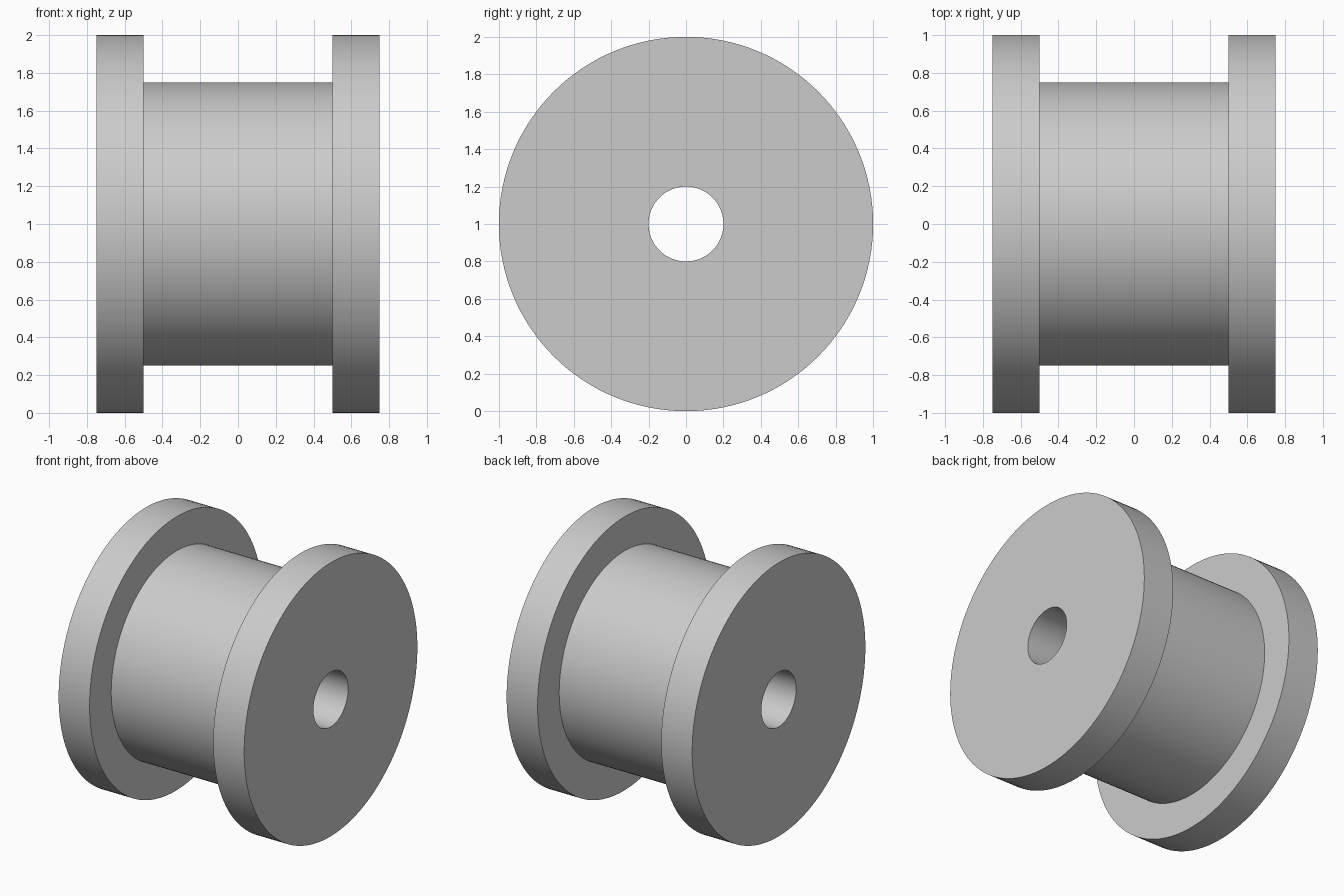
import bpy
import bmesh
import math
from mathutils import Vector

cube = bpy.data.objects.get("Cube")
if cube:
    bpy.data.objects.remove(cube, do_unlink=True)

SEGMENTS = 128
AXIS_HEIGHT = 1.0
BORE, CORE, RIM = 0.2, 0.75, 1.0       # radii
INNER, OUTER = 0.5, 0.75               # flange faces along x

grey = bpy.data.materials.new("light_grey")
grey.use_nodes = True
colour = (0.6, 0.6, 0.6, 1.0)
grey.diffuse_color = colour
grey.node_tree.nodes["Principled BSDF"].inputs["Base Color"].default_value = colour

# Half of the cross-section as (x, radius); the other half is its mirror
half = [(OUTER, BORE), (OUTER, RIM), (INNER, RIM), (INNER, CORE)]
profile = half + [(-x, r) for x, r in reversed(half)]

# Spin the closed cross-section about the x axis
bm = bmesh.new()
verts = [bm.verts.new((x, 0, r)) for x, r in profile]
edges = [bm.edges.new((v, verts[(i + 1) % len(verts)])) for i, v in enumerate(verts)]
bmesh.ops.spin(bm, geom=verts + edges, cent=Vector(), axis=Vector((1, 0, 0)),
               angle=math.tau, steps=SEGMENTS, use_merge=False)
bmesh.ops.remove_doubles(bm, verts=bm.verts, dist=0.0001)
bmesh.ops.recalc_face_normals(bm, faces=bm.faces)

mesh = bpy.data.meshes.new("flanged_spool")
bm.to_mesh(mesh)
bm.free()
mesh.materials.append(grey)

# Flanged spool with a through bore
spool = bpy.data.objects.new("flanged_spool", mesh)
spool.location.z = AXIS_HEIGHT
bpy.context.collection.objects.link(spool)

bpy.ops.object.select_all(action='DESELECT')
spool.select_set(True)
bpy.context.view_layer.objects.active = spool
bpy.ops.object.shade_smooth_by_angle(angle=math.radians(30))
